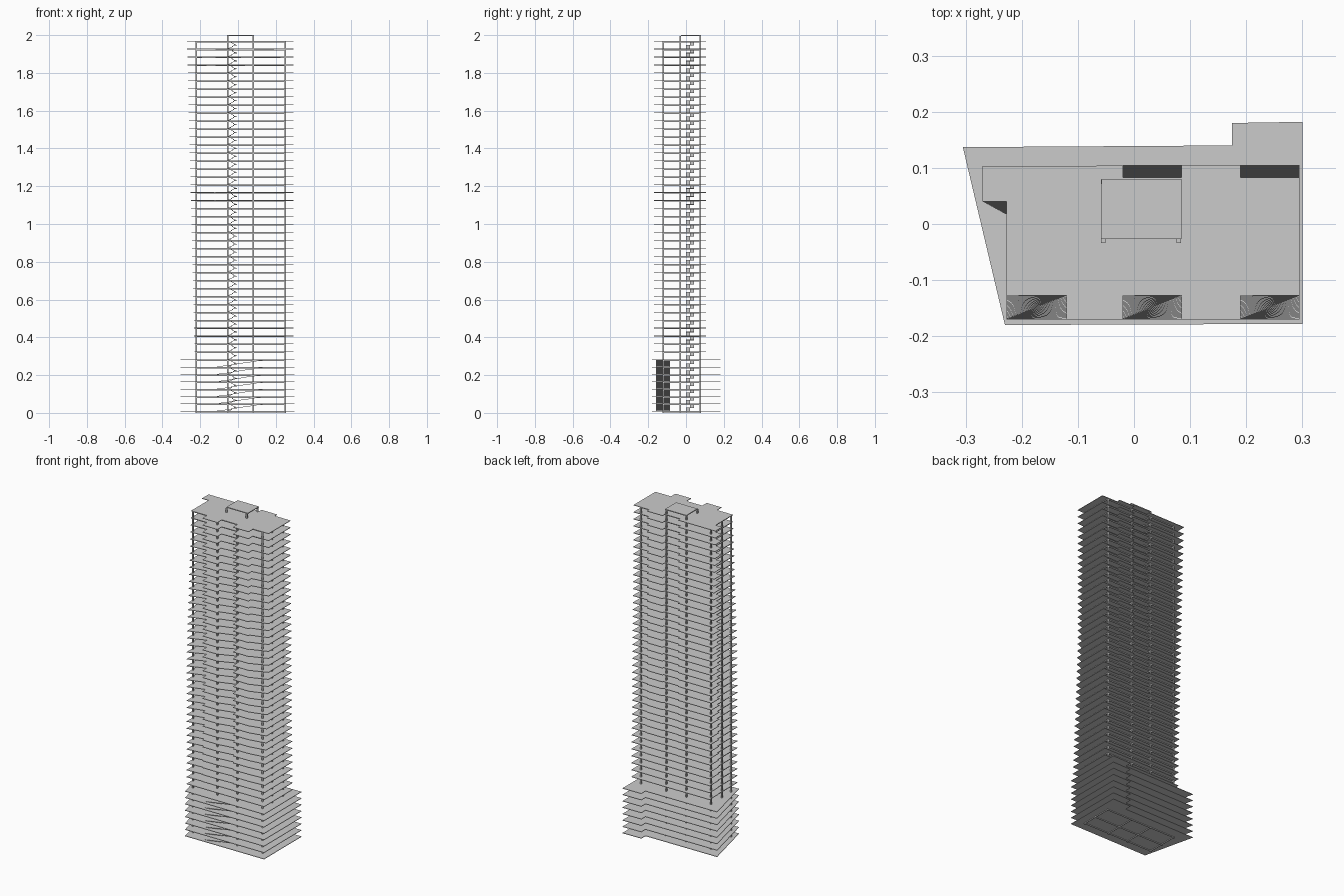
import bpy, bmesh
from mathutils import Matrix, Vector

if "Cube" in bpy.data.objects:
    bpy.data.objects.remove(bpy.data.objects["Cube"])


def finish(bm, name):
    bmesh.ops.recalc_face_normals(bm, faces=bm.faces[:])
    me = bpy.data.meshes.new(name)
    bm.to_mesh(me)
    bm.free()
    ob = bpy.data.objects.new(name, me)
    bpy.context.collection.objects.link(ob)
    return ob


def box(bm, x0, x1, y0, y1, z0, z1):
    m = Matrix.Translation(((x0 + x1) / 2, (y0 + y1) / 2, (z0 + z1) / 2))
    m = m @ Matrix.Diagonal((x1 - x0, y1 - y0, z1 - z0, 1))
    bmesh.ops.create_cube(bm, size=1, matrix=m)


def slab(bm, outline, top, thick=0.003):
    pts = []
    for p in outline:
        if not pts or (Vector(p) - Vector(pts[-1])).length > 1e-5:
            pts.append(p)
    lo = [bm.verts.new((x, y, top - thick)) for x, y in pts]
    hi = [bm.verts.new((x, y, top)) for x, y in pts]
    bm.faces.new(lo[::-1])
    bm.faces.new(hi)
    n = len(pts)
    for i in range(n):
        j = (i + 1) % n
        bm.faces.new((lo[i], lo[j], hi[j], hi[i]))


PODIUM_TOP, ROOF = 0.282, 1.97
podium_z = [0.01 + i * (PODIUM_TOP - 0.01) / 7 for i in range(8)]
N = 40
tower_z = [PODIUM_TOP + (i + 1) * (ROOF - PODIUM_TOP) / N for i in range(N)]
all_z = podium_z + tower_z
COL_X = (-0.22, -0.055, 0.08, 0.25)
COL_Y = (-0.12, -0.03, 0.075)

# podium floors with slanted left side and rear bump
bm = bmesh.new()
for z in podium_z:
    slab(bm, [(-0.23, -0.18), (0.30, -0.178), (0.30, 0.182), (0.175, 0.18),
              (0.175, 0.14), (-0.305, 0.137)], z)
finish(bm, "podium_floors")


# tower floor outline: notches open up toward the roof, left bay grows out
def tower_outline(t):
    s = 1 - t
    fa = -0.127 - 0.043 * min(1, 2 * s)
    fb = -0.127 - 0.043 * max(0, 2 * s - 1)
    b = 0.083 + 0.022 * s
    xl = -0.23 - 0.04 * t
    yl = 0.018 + 0.022 * t
    return [(-0.227, fa), (-0.12, fb), (-0.12, -0.17), (-0.02, -0.17),
            (-0.02, fa), (0.085, fb), (0.085, -0.17), (0.19, -0.17),
            (0.19, fa), (0.295, fb), (0.295, b), (0.19, b), (0.19, 0.105),
            (0.085, 0.105), (0.085, b), (-0.02, b), (-0.02, 0.104),
            (xl, 0.103), (xl, yl), (-0.227, yl)]


bm = bmesh.new()
for i, z in enumerate(tower_z):
    slab(bm, tower_outline(i / (N - 1)), z)
finish(bm, "tower_floors")

# columns
bm = bmesh.new()
R = 0.004
for x in COL_X:
    for y in COL_Y:
        core = x in COL_X[1:3] and y in COL_Y[1:]
        box(bm, x - R, x + R, y - R, y + R, 0, 1.996 if core else ROOF)
finish(bm, "columns")

# beams under every floor along the column grid
bm = bmesh.new()
W = 0.002
for z in all_z:
    z0, z1 = max(0, z - 0.008), z - 0.002
    for y in COL_Y:
        box(bm, COL_X[0], COL_X[-1], y - W, y + W, z0, z1)
    for x in COL_X:
        box(bm, x - W, x + W, COL_Y[0], COL_Y[-1], z0, z1)
finish(bm, "beams")

# switchback stairs
bm = bmesh.new()
STEPS = 6
for z0, z1 in zip(all_z, all_z[1:]):
    rise = (z1 - z0) / (2 * STEPS)
    run = 0.036 / STEPS
    for k in range(STEPS):
        xa, za = -0.05 + k * run, z0 + (k + 1) * rise
        box(bm, xa, xa + run, 0.0, 0.02, za - rise, za)
        xb, zb = -0.014 - k * run, z0 + (k + 1 + STEPS) * rise
        box(bm, xb - run, xb, 0.022, 0.042, zb - rise, zb)
    mid = (z0 + z1) / 2
    box(bm, -0.014, -0.004, 0.0, 0.042, mid - 0.003, mid)
finish(bm, "stairs")

# stepped car ramps inside the podium front
bm = bmesh.new()
RS = 24
for z0, z1 in zip(podium_z, podium_z[1:]):
    dx, dz = 0.25 / RS, (z1 - z0) / RS
    for k in range(RS):
        x, z = -0.11 + k * dx, z0 + (k + 1) * dz
        box(bm, x, x + dx, -0.16, -0.085, z - dz - 0.001, z)
finish(bm, "ramps")

# roof cap over the core
bm = bmesh.new()
box(bm, -0.058, 0.085, -0.027, 0.08, 1.995, 2.0)
finish(bm, "roof_cap")
